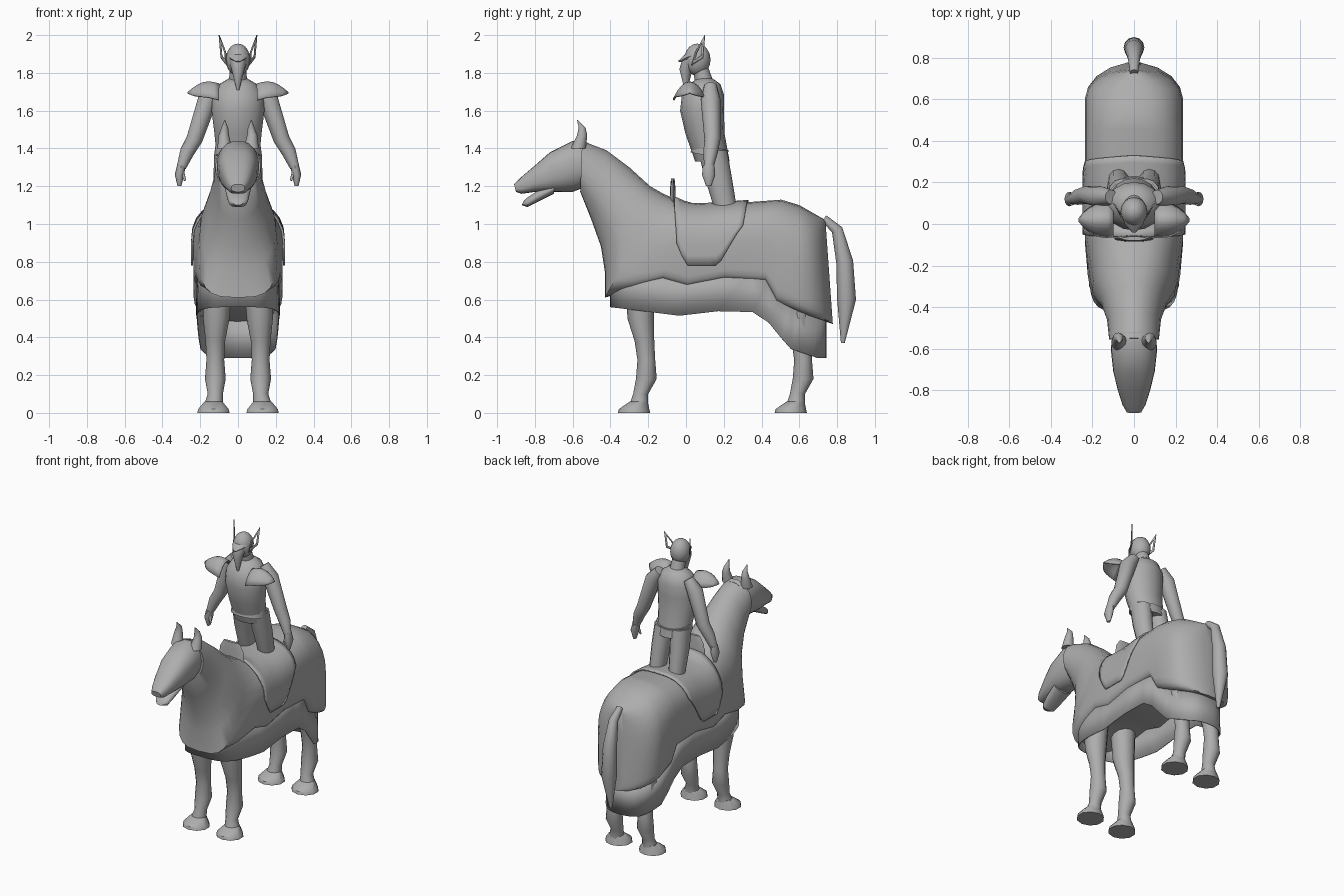
import bpy, bmesh
from math import sin, cos, pi, copysign, radians
from mathutils import Vector, Matrix

cube = bpy.data.objects.get("Cube")
if cube:
    bpy.data.objects.remove(cube, do_unlink=True)

colour = (.42, .42, .42, 1)
grey = bpy.data.materials.new("plain_grey")
grey.use_nodes = True
grey.diffuse_color = colour
grey.node_tree.nodes["Principled BSDF"].inputs["Base Color"].default_value = colour
parts = []


def add_part(name, bm):
    """Turn a bmesh into a finished object."""
    bmesh.ops.recalc_face_normals(bm, faces=bm.faces)
    mesh = bpy.data.meshes.new(name)
    bm.to_mesh(mesh)
    bm.free()
    mesh.materials.append(grey)
    part = bpy.data.objects.new(name, mesh)
    bpy.context.collection.objects.link(part)
    parts.append(part)
    return part


def thicken(part, amount):
    solid = part.modifiers.new("thickness", 'SOLIDIFY')
    solid.thickness = amount
    solid.offset = 0


def skin(name, rows, closed=False, capped=False):
    """Bridge neighbouring rows of points with quads."""
    bm = bmesh.new()
    grid = [[bm.verts.new(point) for point in row] for row in rows]
    for low, high in zip(grid, grid[1:]):
        for i in range(0 if closed else 1, len(low)):
            bm.faces.new((low[i - 1], low[i], high[i], high[i - 1]))
    if capped:
        bm.faces.new(grid[0])
        bm.faces.new(grid[-1])
    return add_part(name, bm)


def power(value, exponent):
    return copysign(abs(value) ** exponent, value)


def oval(centre, across, along, square=1, count=16):
    """Superellipse ring; the half opposite to 'along' may be squarer."""
    ring = []
    for i in range(count):
        s, c = sin(2 * pi * i / count), cos(2 * pi * i / count)
        shape = square if c > 0 else max(square, .8)
        ring.append(centre + across * power(s, shape) - along * power(c, shape))
    return ring


def tube(name, points, squash=1, side=1, level=False, count=12):
    """Limb through points of (x, y, z, radius); level keeps rings horizontal."""
    centres = [Vector((side * x, y, z)) for x, y, z, radius in points]
    rings = []
    for i, centre in enumerate(centres):
        across, along = Vector((1, 0, 0)), Vector((0, 1, 0))
        if not level:
            path = (centres[min(i + 1, len(centres) - 1)] - centres[max(i - 1, 0)]).normalized()
            across = (across - path * path.x).normalized()
            along = path.cross(across)
        radius = points[i][-1]
        rings.append(oval(centre, across * radius, along * radius * squash, count=count))
    return skin(name, rings, True, True)


def spans(name, rows):
    """Body through rows of (low y, low z, high y, high z, half width, squareness)."""
    rings = []
    for low_y, low_z, high_y, high_z, width, square in rows:
        low, high = Vector((0, low_y, low_z)), Vector((0, high_y, high_z))
        rings.append(oval((low + high) / 2, Vector((width, 0, 0)), (high - low) / 2, square, 24))
    return skin(name, rings, True, True)


def height_at(outline, y):
    """Height of an outline of (y, z) corners."""
    for (y_a, z_a), (y_b, z_b) in zip(outline, outline[1:]):
        if y <= y_b:
            return z_a + (z_b - z_a) * max(0, y - y_a) / (y_b - y_a)
    return outline[-1][1]


def ball(name, centre, size):
    bm = bmesh.new()
    bmesh.ops.create_uvsphere(bm, u_segments=16, v_segments=10, radius=1,
                              matrix=Matrix.LocRotScale(Vector(centre), None, Vector(size)))
    return add_part(name, bm)


# Draped neck, barrel and rounded rump
rows = [(-.56, 1.17, -.55, 1.44, .12, 1), (-.5, 1.02, -.42, 1.39, .13, 1),
        (-.45, .88, -.3, 1.3, .16, 1), (-.43, .75, -.19, 1.2, .2, .9),
        (-.43, .61, -.12, 1.16, .21, .6), (-.3, .65, -.03, 1.12, .225, .35)]
hem = [(-.13, .7), (0, .66), (.2, .7), (.42, .69), (.48, .58)]
rows += [(y, z, y * .8 + .12, 1.1 + .06 * max(y, 0), .237, .25) for y, z in hem]
for i in range(5):
    turn = i * pi / 9
    out = sin(turn)
    rows.append((.6 + .18 * out, .53 - .06 * out, .6 + .14 * out, 1.1 - .08 * out,
                 .237 * cos(turn), .25))
body = spans("draped_body", rows)

# Lower trim hanging below the drape
trim_hem = [(-.4, .56), (0, .51), (.3, .56), (.42, .5), (.55, .34), (.7, .29)]
plan = oval(Vector((0, .17, 0)), Vector((.22, 0, 0)), Vector((0, .57, 0)), .5, 48)
plan = [Vector((p.x, .17 + .57 * power((p.y - .17) / .57, .7), 0)) if p.y > .17 else p
        for p in plan]
low_row = [Vector((p.x, p.y, height_at(trim_hem, p.y))) for p in plan]
trim = skin("drape_trim", [low_row, [Vector((p.x * .97, p.y, p.z + .23)) for p in low_row]], True)
thicken(trim, .006)

# Horse head and lower jaw
spans("horse_head", [(-.52, 1.2, -.52, 1.43, .1, 1), (-.6, 1.17, -.6, 1.44, .112, .9),
                     (-.7, 1.17, -.72, 1.38, .1, .8), (-.8, 1.17, -.8, 1.31, .078, .7),
                     (-.87, 1.16, -.87, 1.25, .056, .7), (-.9, 1.17, -.91, 1.21, .036, .8)])
spans("lower_jaw", [(-.7, 1.16, -.7, 1.22, .07, 1), (-.8, 1.11, -.78, 1.18, .058, .8),
                    (-.84, 1.09, -.84, 1.14, .048, .8), (-.87, 1.1, -.86, 1.12, .025, 1)])

# Tail
tube("tail", [(0, .73, 1.03, .02), (0, .8, .97, .03), (0, .84, .8, .045),
              (0, .85, .6, .05), (0, .83, .37, .01)])

# Saddle blanket wrapped over the back
flap = [(-.05, .9), (0, .78), (.17, .78), (.3, 1)]
rows = []
for i in range(13):
    row = []
    for j in range(-10, 11):
        y = -.07 + .4 * i / 12 + .02 * abs(j) / 10 * (1 - i / 5)
        low = height_at(flap, y)
        lean = j * pi / 20
        row.append((.25 * sin(lean), y, low + (1.13 - low) * cos(lean)))
    rows.append(row)
blanket = skin("saddle_blanket", rows)
wrap = blanket.modifiers.new("wrap", 'SHRINKWRAP')
wrap.target = body
wrap.wrap_method = 'NEAREST_SURFACEPOINT'
wrap.wrap_mode = 'ABOVE_SURFACE'
wrap.offset = .007
thicken(blanket, .01)

# Saddle pommel
tube("saddle_pommel", [(0, -.07, 1.08, .1), (0, -.07, 1.19, .09), (0, -.07, 1.24, .06)],
     squash=.16, level=True)

# Rider torso, belt, neck and helmet
tube("rider_torso", [(0, .14, 1.33, .11), (0, .1, 1.48, .125), (0, .085, 1.6, .14),
                     (0, .09, 1.68, .135), (0, .1, 1.74, .1), (0, .1, 1.77, .05)],
     squash=.83, level=True, count=16)
tube("belt", [(0, .12, 1.36, .122), (0, .13, 1.41, .122)], squash=.8, count=16)
tube("rider_neck", [(0, .1, 1.74, .05), (0, .07, 1.85, .04)], level=True)
ball("helmet", (0, .06, 1.87), (.065, .07, .085))
tube("brow_peak", [(0, .05, 1.9, .06), (0, 0, 1.88, .045), (0, -.04, 1.86, .01)], squash=.4)
tube("face_mask", [(0, .03, 1.87, .05), (0, 0, 1.82, .035), (0, 0, 1.71, .007)], level=True)

# Parts that come in pairs
for side, word in ((1, "left"), (-1, "right")):
    tube(word + "_ear", [(.07, -.57, 1.4, .04), (.075, -.55, 1.47, .027),
                         (.07, -.55, 1.51, .018), (.07, -.575, 1.55, .002)],
         side=side, level=True)
    for leg, y in (("front", -.22), ("hind", .61)):
        tube(f"{word}_{leg}_leg", [(.11, y - .02, .7, .08), (.115, y - .02, .5, .07),
                                   (.12, y, .38, .052), (.12, y + .01, .28, .047),
                                   (.12, y + .01, .18, .055), (.12, y - .02, .1, .04),
                                   (.13, y - .03, .04, .05)], side=side, level=True)
        tube(f"{word}_{leg}_hoof", [(.13, y - .055, 0, .09), (.13, y - .055, .02, .085),
                                    (.13, y - .03, .06, .05)],
             squash=.95, side=side, level=True, count=10)
    tube(word + "_rider_leg", [(.06, .14, 1.39, .065), (.07, .17, 1.25, .06),
                               (.075, .21, 1.08, .05)], squash=1.2, side=side, level=True)
    tube(word + "_arm", [(.11, .13, 1.73, .035), (.16, .13, 1.66, .052), (.23, .14, 1.45, .043),
                         (.27, .13, 1.38, .038), (.3, .12, 1.3, .025)], side=side)
    tube(word + "_hand", [(.3, .12, 1.31, .022), (.31, .12, 1.26, .025), (.31, .12, 1.2, .01)],
         squash=1.4, side=side)
    tube(word + "_thumb", [(.3, .11, 1.29, .012), (.28, .1, 1.23, .006)], side=side)

    # Shoulder plate: arched shell tapering to a point outward
    rows = []
    for i in range(7):
        t = i / 6
        reach = .08 * (1 - t ** 3) + .005
        crest = 1.74 + .03 * sin(pi * t) - .045 * t
        rows.append([(side * (.1 + .165 * t), .02 + reach * j / 4, crest - reach * (j / 4) ** 2)
                     for j in range(-4, 5)])
    thicken(skin(word + "_shoulder_plate", rows), .008)

    # Helmet wing: open pointed frame
    outer = [Vector((side * x, y, z)) for x, y, z in
             [(.06, .03, 1.84), (.065, .05, 1.91), (.1, .1, 2), (.09, .09, 1.88)]]
    middle = sum(outer, Vector()) / len(outer)
    thicken(skin(word + "_helmet_wing", [outer, [p.lerp(middle, .4) for p in outer]], True), .006)

# Smooth shading with sharp edges kept
bpy.ops.object.select_all(action='DESELECT')
for part in parts:
    part.select_set(True)
bpy.context.view_layer.objects.active = body
bpy.ops.object.shade_smooth_by_angle(angle=radians(40))
